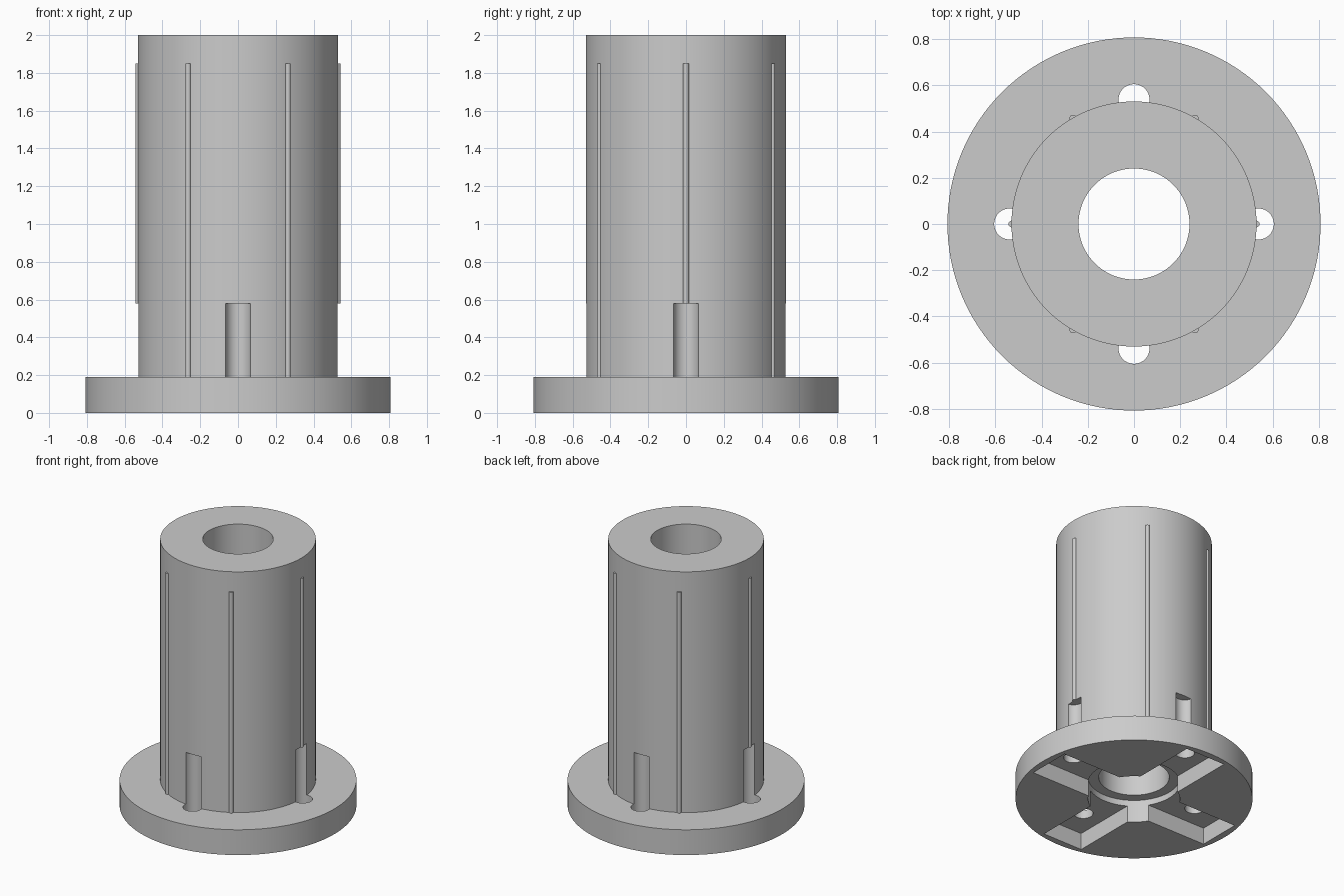
import bpy
import bmesh
from math import cos, sin, pi, radians

old = bpy.data.objects.get("Cube")
if old:
    bpy.data.objects.remove(old)

grey = bpy.data.materials.new("plain_grey")
grey.use_nodes = True
grey.diffuse_color = (0.6, 0.6, 0.6, 1)
grey.node_tree.nodes["Principled BSDF"].inputs["Base Color"].default_value = (0.6, 0.6, 0.6, 1)

FLANGE_R, TUBE_R, BORE_R, RECESS_R = 0.807, 0.53, 0.24, 0.313
FLANGE_TOP, HEIGHT, RECESS_TOP = 0.19, 2.0, 0.17
SLOT_TOP, SLOT_END, SLOT_WIDTH = 0.125, 0.757, 0.33
HOLE_R, HOLE_CENTRE, HOLE_TOP = 0.067, 0.538, 0.58
RIB_R, RIB_CENTRE, RIB_TOP = 0.015, 0.528, 1.85


def lathe(name, profile, steps=128):
    """Revolve a closed (radius, z) profile about the z axis."""
    bm = bmesh.new()
    rings = [[bm.verts.new((r * cos(2 * pi * i / steps), r * sin(2 * pi * i / steps), z))
              for r, z in profile] for i in range(steps)]
    n = len(profile)
    for i in range(steps):
        a, b = rings[i], rings[(i + 1) % steps]
        for j in range(n):
            k = (j + 1) % n
            bm.faces.new((a[j], b[j], b[k], a[k]))
    bmesh.ops.recalc_face_normals(bm, faces=bm.faces)
    mesh = bpy.data.meshes.new(name)
    bm.to_mesh(mesh)
    bm.free()
    obj = bpy.data.objects.new(name, mesh)
    bpy.context.collection.objects.link(obj)
    obj.data.materials.append(grey)
    return obj


def rod(name, radius, x, y, z0, z1, sides):
    bpy.ops.mesh.primitive_cylinder_add(vertices=sides, radius=radius, depth=z1 - z0,
                                        location=(x, y, (z0 + z1) / 2))
    obj = bpy.context.object
    obj.name = name
    obj.data.materials.append(grey)
    return obj


def activate(obj):
    bpy.ops.object.select_all(action="DESELECT")
    obj.select_set(True)
    bpy.context.view_layer.objects.active = obj


def cut(target, cutter):
    cutter.hide_render = True
    mod = target.modifiers.new("cut", "BOOLEAN")
    mod.operation = "DIFFERENCE"
    mod.solver = "EXACT"
    mod.object = cutter
    activate(target)
    bpy.ops.object.modifier_apply(modifier=mod.name)
    bpy.data.objects.remove(cutter)


def smooth(obj):
    activate(obj)
    bpy.ops.object.shade_smooth_by_angle(angle=radians(30))


# Flanged tube with bore and round recess underneath
body = lathe("flanged_tube", [
    (RECESS_R, 0), (FLANGE_R, 0), (FLANGE_R, FLANGE_TOP), (TUBE_R, FLANGE_TOP),
    (TUBE_R, HEIGHT), (BORE_R, HEIGHT), (BORE_R, RECESS_TOP), (RECESS_R, RECESS_TOP)])

# Crossed slots under the flange
for length, width in ((2 * SLOT_END, SLOT_WIDTH), (SLOT_WIDTH, 2 * SLOT_END)):
    bpy.ops.mesh.primitive_cube_add(size=1, location=(0, 0, SLOT_TOP - 0.15))
    slot = bpy.context.object
    slot.name = "slot_cutter"
    slot.scale = (length, width, 0.3)
    bpy.context.view_layer.update()
    cut(body, slot)

# Four holes through the flange that run up into the tube wall
for i in range(4):
    a = i * pi / 2
    cut(body, rod("hole_cutter", HOLE_R, HOLE_CENTRE * cos(a), HOLE_CENTRE * sin(a),
                  -0.1, HOLE_TOP, 40))
smooth(body)

# Six thin ribs; the two above holes start at the hole tops
for i in range(6):
    a = i * pi / 3
    bottom = HOLE_TOP if i % 3 == 0 else FLANGE_TOP - 0.01
    smooth(rod(f"rib_{i + 1}", RIB_R, RIB_CENTRE * cos(a), RIB_CENTRE * sin(a),
               bottom, RIB_TOP, 20))
